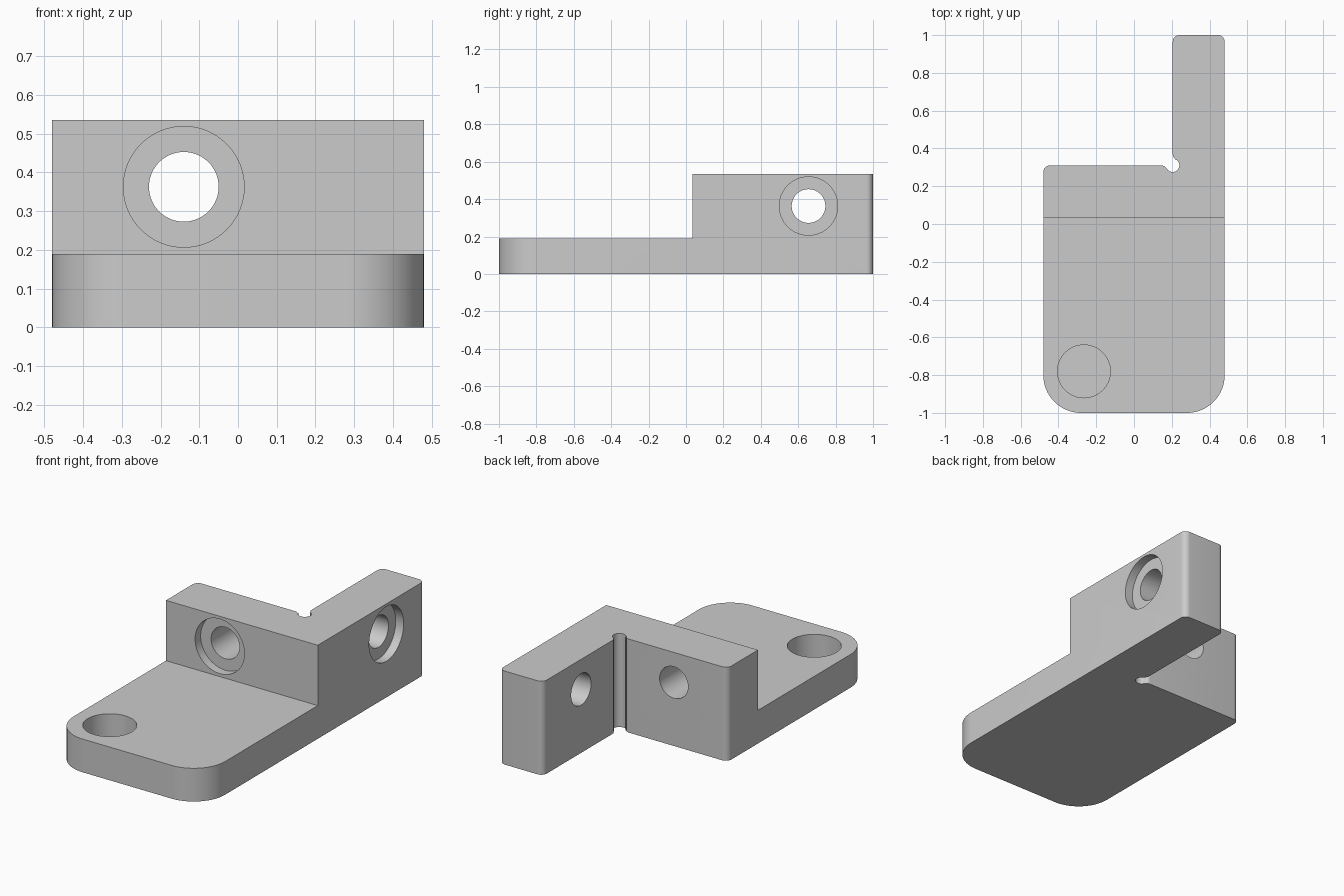
import bpy
import bmesh
from math import pi, cos, sin, radians
from mathutils import Matrix

cube = bpy.data.objects.get("Cube")
if cube:
    bpy.data.objects.remove(cube, do_unlink=True)

HALF_W, PLATE_H, WALL_H = 0.48, 0.19, 0.535
WALL_FRONT, WALL_BACK, ARM_X = 0.035, 0.31, 0.205
BOLT_Z, BOLT_R, BORE_R, BORE_DEPTH = 0.363, 0.09, 0.156, 0.05

grey = bpy.data.materials.new("plain_grey")
grey.use_nodes = True
colour = (0.6, 0.6, 0.6, 1)
grey.diffuse_color = colour
grey.node_tree.nodes["Principled BSDF"].inputs["Base Color"].default_value = colour


def arc(x, y, r, start, end, steps=10):
    angles = [radians(start + (end - start) * i / steps) for i in range(steps + 1)]
    return [(x + r * cos(a), y + r * sin(a)) for a in angles]


def make_object(name, bm):
    mesh = bpy.data.meshes.new(name)
    bmesh.ops.recalc_face_normals(bm, faces=bm.faces)
    bm.to_mesh(mesh)
    bm.free()
    mesh.materials.append(grey)
    obj = bpy.data.objects.new(name, mesh)
    bpy.context.collection.objects.link(obj)
    return obj


def cut(target, bm):
    cutter = make_object("cutter", bm)
    cutter.hide_render = True
    mod = target.modifiers.new("cut", "BOOLEAN")
    mod.solver = "EXACT"
    mod.object = cutter
    bpy.context.view_layer.objects.active = target
    bpy.ops.object.modifier_apply(modifier=mod.name)
    bpy.data.objects.remove(cutter, do_unlink=True)


def cylinder(radius, depth, centre, turn=Matrix()):
    bm = bmesh.new()
    bmesh.ops.create_cone(bm, cap_ends=True, segments=64, radius1=radius,
                          radius2=radius, depth=depth,
                          matrix=Matrix.Translation(centre) @ turn)
    return bm


# L-shaped outline with rounded corners and a relief notch in the inner corner
FRONT_R, SMALL_R, NOTCH_R = 0.2, 0.035, 0.035
outline = (
    arc(-HALF_W + FRONT_R, -1 + FRONT_R, FRONT_R, 180, 270, 20)
    + arc(HALF_W - FRONT_R, -1 + FRONT_R, FRONT_R, 270, 360, 20)
    + arc(HALF_W - SMALL_R, 1 - SMALL_R, SMALL_R, 0, 90)
    + arc(ARM_X + SMALL_R, 1 - SMALL_R, SMALL_R, 90, 180)
    + arc(ARM_X + 0.03, WALL_BACK + 0.06, 0.03, 180, 245, 6)
    + arc(ARM_X, WALL_BACK, NOTCH_R, 75, -165, 24)
    + arc(ARM_X - 0.06, WALL_BACK - 0.03, 0.03, 25, 90, 6)
    + arc(-HALF_W + SMALL_R, WALL_BACK - SMALL_R, SMALL_R, 90, 180)
)
bm = bmesh.new()
base = bm.faces.new([bm.verts.new((x, y, 0)) for x, y in outline])
walls = bmesh.ops.extrude_face_region(bm, geom=[base])["geom"]
bmesh.ops.translate(bm, vec=(0, 0, WALL_H),
                    verts=[v for v in walls if isinstance(v, bmesh.types.BMVert)])
bracket = make_object("corner_bracket", bm)

# Step down to the front plate
bm = bmesh.new()
bmesh.ops.create_cube(bm, size=2, matrix=Matrix.Translation((0, WALL_FRONT - 1, PLATE_H + 1)))
bmesh.ops.scale(bm, vec=(2, 1, 1), verts=bm.verts)
cut(bracket, bm)

# Blind round pocket in the plate
cut(bracket, cylinder(0.14, 0.34, (-0.265, -0.78, PLATE_H)))

# Counterbored bolt holes through the cross wall and the side arm
along_y = Matrix.Rotation(pi / 2, 4, "X")
along_x = Matrix.Rotation(pi / 2, 4, "Y")
wall_bolt = (-0.14, WALL_FRONT, BOLT_Z)
arm_bolt = (HALF_W, 0.655, BOLT_Z)
for centre, turn in ((wall_bolt, along_y), (arm_bolt, along_x)):
    cut(bracket, cylinder(BORE_R, 2 * BORE_DEPTH, centre, turn))
    cut(bracket, cylinder(BOLT_R, 0.8, centre, turn))

# Smooth rounds, crisp edges
bpy.ops.object.select_all(action="DESELECT")
bracket.select_set(True)
bpy.context.view_layer.objects.active = bracket
bpy.ops.object.shade_smooth_by_angle(angle=radians(30))
